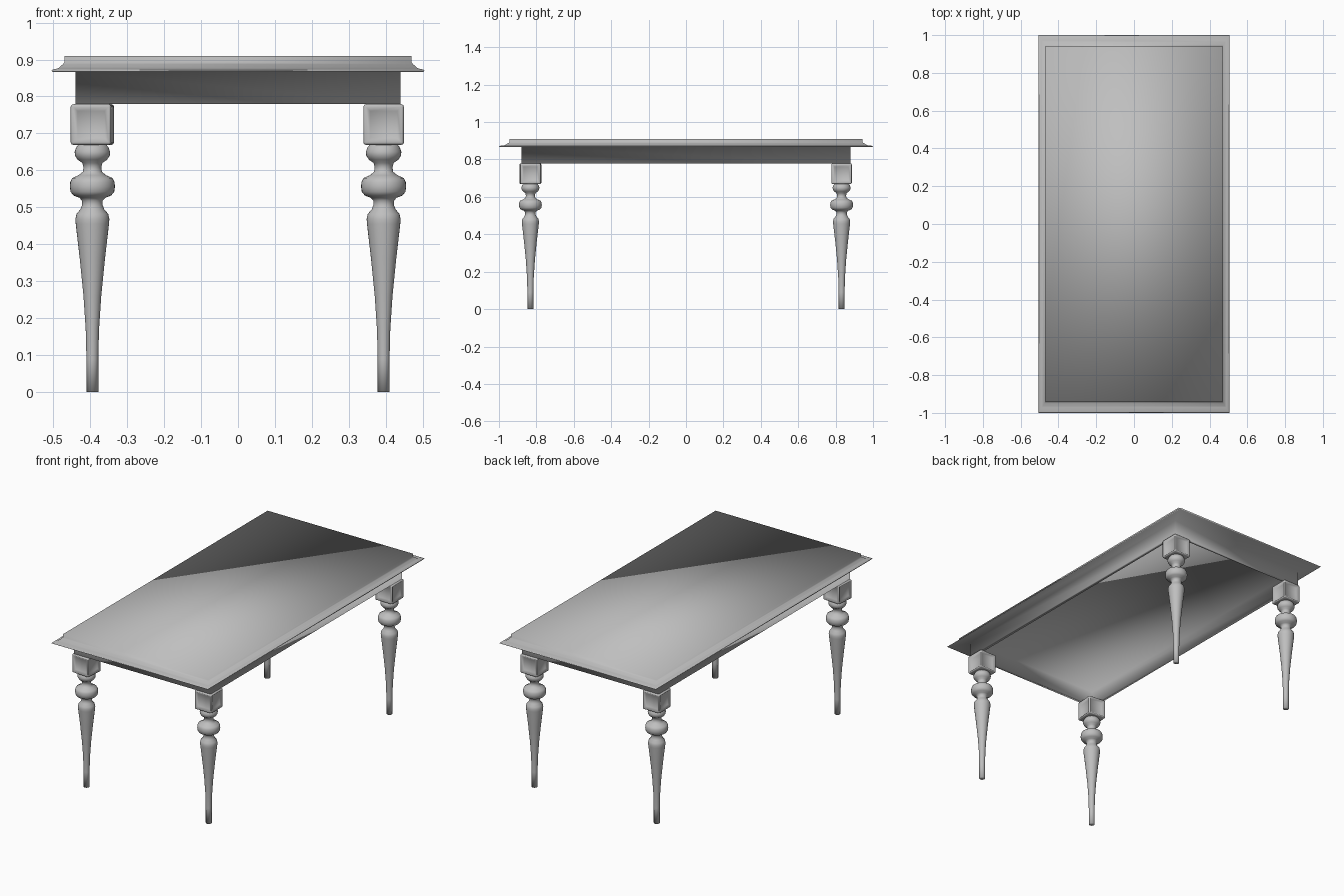
import bpy, bmesh
from math import cos, sin, tau, radians

cube = bpy.data.objects.get("Cube")
if cube:
    bpy.data.objects.remove(cube, do_unlink=True)

# Single plain grey finish
grey = bpy.data.materials.new("plain_grey")
grey.use_nodes = True
colour = (0.52, 0.52, 0.52, 1)
grey.diffuse_color = colour
for node in grey.node_tree.nodes:
    if node.type == 'BSDF_PRINCIPLED':
        node.inputs["Base Color"].default_value = colour


def finish(bm, name, location=(0, 0, 0)):
    """Turn a bmesh into a smooth, grey object."""
    bmesh.ops.recalc_face_normals(bm, faces=bm.faces)
    for face in bm.faces:
        face.smooth = True
    mesh = bpy.data.meshes.new(name)
    bm.to_mesh(mesh)
    bm.free()
    mesh.materials.append(grey)
    obj = bpy.data.objects.new(name, mesh)
    obj.location = location
    bpy.context.collection.objects.link(obj)
    return obj


def loft(rings):
    """Skin a stack of closed rings and cap both ends."""
    bm = bmesh.new()
    loops = [[bm.verts.new(p) for p in ring] for ring in rings]
    for a, b in zip(loops, loops[1:]):
        for i in range(len(a)):
            j = (i + 1) % len(a)
            bm.faces.new((a[i], a[j], b[j], b[i]))
    bm.faces.new(loops[0])
    bm.faces.new(loops[-1])
    return bm


def rectangle(x, y, z):
    return [(-x, -y, z), (x, -y, z), (x, y, z), (-x, y, z)]


def circle(r, z, sides=32):
    return [(r * cos(tau * i / sides), r * sin(tau * i / sides), z)
            for i in range(sides)]


# Moulded edge: (inset from the outer edge, height)
EDGE = [(0.036, 0.91), (0.036, 0.893), (0.031, 0.887), (0.023, 0.88),
        (0.018, 0.876), (0.004, 0.873), (0, 0.87), (0.004, 0.866)]
table = [rectangle(0.505 - i, 1 - i * 1.6, z) for i, z in EDGE]

# Apron frame below the top, open underneath up to the boards
for x, z in ((0.44, 0.866), (0.44, 0.779), (0.42, 0.779), (0.42, 0.862)):
    table.append(rectangle(x, x + 0.44, z))
finish(loft(table), "table_top_and_apron")

# Turned leg: (radius, height)
TURNING = [(0.016, 0), (0.016, 0.09), (0.018, 0.17), (0.024, 0.26),
           (0.034, 0.36), (0.045, 0.455), (0.046, 0.468), (0.043, 0.482),
           (0.032, 0.495), (0.028, 0.506), (0.028, 0.518), (0.035, 0.526),
           (0.051, 0.532), (0.059, 0.542), (0.061, 0.556), (0.06, 0.568),
           (0.055, 0.579), (0.037, 0.587), (0.026, 0.596), (0.024, 0.608),
           (0.027, 0.62), (0.04, 0.629), (0.047, 0.64), (0.048, 0.65),
           (0.044, 0.662), (0.036, 0.672)]

for side, sx in (("left", 1), ("right", -1)):
    for end, sy in (("front", -1), ("back", 1)):
        spot = (0.394 * sx, 0.832 * sy, 0)
        finish(loft([circle(r, z) for r, z in TURNING]),
               f"{end}_{side}_leg", spot)

        # Square block with sunken panels on its sides
        bm = bmesh.new()
        bmesh.ops.create_cube(bm, size=0.11)
        bmesh.ops.bevel(bm, geom=bm.edges[:], offset=0.007, segments=2,
                        profile=0.5, affect='EDGES')
        panels = [f for f in bm.faces
                  if f.calc_area() > 0.005 and abs(f.normal.z) < 0.5]
        bmesh.ops.inset_individual(bm, faces=panels, thickness=0.016, depth=-0.011)
        block = finish(bm, f"{end}_{side}_leg_block", (spot[0], spot[1], 0.724))

        # One block sits slightly turned
        if (side, end) == ("right", "front"):
            block.rotation_euler.z = radians(-4.5)
